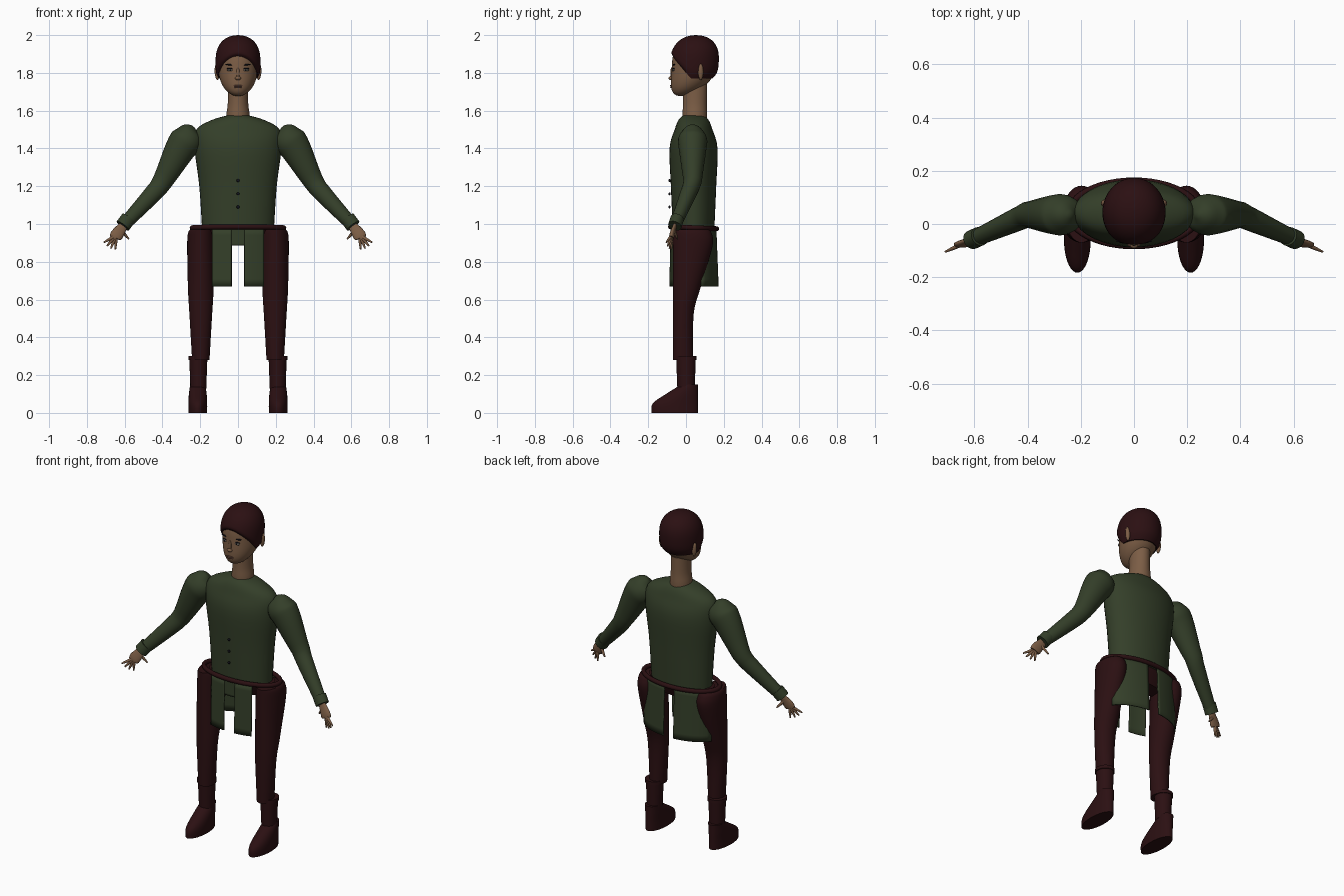
import bpy, bmesh, math
from mathutils import Vector

cube = bpy.data.objects.get("Cube")
if cube:
    bpy.data.objects.remove(cube)


def material(name, red, green, blue):
    mat = bpy.data.materials.new(name)
    mat.use_nodes = True
    colour = (red, green, blue, 1)
    mat.diffuse_color = colour
    mat.node_tree.nodes["Principled BSDF"].inputs["Base Color"].default_value = colour
    return mat


SKIN = material("skin", .2, .11, .06)
GREEN = material("green_cloth", .034, .049, .022)
MAROON = material("dark_maroon", .024, .005, .006)
BLACK = material("near_black", .006, .006, .01)
EYE = material("eye_grey", .16, .15, .13)
LIP = material("lip_brown", .15, .07, .05)


def finish(name, bm, mat, mirror):
    bmesh.ops.recalc_face_normals(bm, faces=bm.faces)
    mesh = bpy.data.meshes.new(name)
    bm.to_mesh(mesh)
    bm.free()
    mesh.materials.append(mat)
    part = bpy.data.objects.new(name, mesh)
    bpy.context.collection.objects.link(part)
    bpy.ops.object.select_all(action="DESELECT")
    part.select_set(True)
    bpy.context.view_layer.objects.active = part
    bpy.ops.object.shade_smooth_by_angle(angle=math.radians(55))
    if mirror:
        part.modifiers.new("Mirror", "MIRROR").use_mirror_merge = False
    return part


def circle(count):
    """Cosine and sine pairs around a full turn."""
    turns = [math.tau * i / count for i in range(count)]
    return [(math.cos(turn), math.sin(turn)) for turn in turns]


def resample(rows, steps=4):
    """Catmull-Rom curve through rows of equal length."""
    out = []
    last = len(rows) - 1
    for i in range(last):
        near = (rows[max(i - 1, 0)], rows[i], rows[i + 1], rows[min(i + 2, last)])
        for k in range(steps):
            t = k / steps
            out.append([q + t / 2 * (r - p + t * (2 * p - 5 * q + 4 * r - s + t * (3 * (q - r) + s - p)))
                        for p, q, r, s in zip(*near)])
    return out + [rows[-1]]


def loft(name, mat, rings, mirror=False, caps=True, closed=True):
    bm = bmesh.new()
    loops = [[bm.verts.new(point) for point in ring] for ring in rings]
    count = len(loops[0])
    for low, high in zip(loops, loops[1:]):
        for j in range(count if closed else count - 1):
            k = (j + 1) % count
            bm.faces.new((low[j], low[k], high[k], high[j]))
    if caps:
        bm.faces.new(loops[0])
        bm.faces.new(loops[-1])
    return finish(name, bm, mat, mirror)


def stack(name, mat, rows, x=0, y=0, front=None, back=None):
    """Level ellipses (height, half width, half depth), optionally flush at the front or back."""
    rings = []
    for z, wide, deep in resample(rows):
        if front is not None:
            y = front + deep
        if back is not None:
            y = back - deep
        rings.append([(x + wide * s, y - deep * c, z) for c, s in circle(36)])
    loft(name, mat, rings, mirror=x > 0)


def arm_point(x, z):
    """The arm bends forward beyond the elbow."""
    return Vector((x, .035 - .45 * max(0, x - .4), z))


def limb(name, mat, rows, flat=.9):
    """Mirrored tube along the arm: x, z, radius."""
    rows = resample(rows)
    path = [arm_point(x, z) for x, z, radius in rows]
    rings = []
    for i, row in enumerate(rows):
        along = path[min(i + 1, len(path) - 1)] - path[max(i - 1, 0)]
        side = along.cross(Vector((0, 1, 0))).normalized()
        depth = along.normalized().cross(side) * flat
        rings.append([path[i] + row[-1] * (side * c + depth * s) for c, s in circle(20)])
    loft(name, mat, rings, mirror=True)


def blob(name, mat, centre, size, tilt=0):
    bm = bmesh.new()
    bmesh.ops.create_uvsphere(bm, u_segments=16, v_segments=10, radius=1)
    for vert in bm.verts:
        offset = Vector([a * b for a, b in zip(vert.co, size)])
        offset.z += tilt * offset.x
        vert.co = offset + Vector(centre)
    finish(name, bm, mat, mirror=centre[0] > 0)


# Tunic body and buttons
MIDDLE = .04
stack("tunic_body", GREEN, [
    (.97, .19, .11), (1.2, .205, .12), (1.4, .23, .127), (1.5, .22, .1), (1.55, .14, .08), (1.575, .055, .055)],
    y=MIDDLE)
for i in range(3):
    blob("tunic_button", BLACK, (0, -.087, 1.09 + .07 * i), (.008, .006, .008))

# Sleeves and cuffs
limb("sleeve", GREEN, [
    (.235, 1.515, .01), (.25, 1.495, .055), (.27, 1.45, .085), (.31, 1.39, .08),
    (.4, 1.225, .054), (.46, 1.15, .047), (.6, 1, .034)])
limb("sleeve_cuff", GREEN, [(.58, 1.03, .04), (.61, .99, .04)])

# Hands with fanned fingers
limb("palm", SKIN, [(.6, 1, .022), (.64, .945, .034), (.65, .925, .03)], flat=.4)


def finger(name, x, z, degrees, length):
    dx, dz = math.cos(math.radians(degrees)), math.sin(math.radians(degrees))
    limb(name, SKIN, [(x + reach * dx, z - reach * dz, radius)
                      for reach, radius in ((0, .009), (length / 2, .008), (length, .004))])


for degrees in range(30, 100, 19):
    finger("finger", .645, .94, degrees, .075)
finger("thumb", .62, .97, 130, .065)

# Belt
loft("belt", MAROON, [[((.243 + .013 * c) * across, MIDDLE - (.122 + .013 * c) * ahead, .98 + .013 * s + .005 * ahead)
                       for c, s in circle(12)]
                      for ahead, across in circle(48) + [(1, 0)]], caps=False)

# Trousers and boots
stack("trouser_hips", MAROON, [(.89, .16, .06), (.975, .21, .1)], y=MIDDLE)
stack("trouser_leg", MAROON, [
    (.97, .058, .095), (.95, .068, .103), (.88, .072, .105), (.66, .068, .073), (.52, .06, .055), (.28, .046, .054)],
    x=.197, front=-.07)
stack("boot_band", MAROON, [(.28, .053, .056), (.3, .053, .056)], x=.21)
stack("boot_shaft", MAROON, [(.29, .048, .052), (.13, .042, .046)], x=.21)
stack("boot_foot", MAROON, [(.15, .04, .045), (.1, .047, .085), (.05, .05, .12), (0, .05, .123)], x=.213, back=.064)


# Tunic skirt panels hanging from the belt
def skirt_panel(name, inner, outer, bottom, facing, flare):
    top = .98
    rings = []
    for i in range(9):
        drop = i / 8
        across = [inner + (outer - inner) * j / 12 for j in range(13)]
        rings.append([(x, MIDDLE + facing * (.122 + flare * drop) * math.sqrt(1 - (x / .24) ** 2),
                       top + (bottom - top) * drop) for x in across])
    part = loft(name, GREEN, rings, mirror=inner > 0, caps=False, closed=False)
    part.modifiers.new("Thickness", "SOLIDIFY").thickness = .006


skirt_panel("front_skirt_panel", .035, .137, .67, facing=-1, flare=.008)
skirt_panel("front_skirt_centre", -.036, .036, .885, facing=-1, flare=0)
skirt_panel("back_skirt_panel", .033, .228, .67, facing=1, flare=.012)

# Neck
stack("neck", SKIN, [(1.51, .062, .062), (1.58, .061, .065), (1.64, .054, .063), (1.74, .052, .065)], y=.047)

# Head: a rounded dome above a jaw that narrows forward to the chin
BROW = 1.85
CROWN = .14
JAW = .173


def head_at(z):
    """Centre, half width and half depth of the head at a height."""
    if z > BROW:
        s = (z - BROW) / CROWN
        centre, swell = .043 + .01 * s, math.sqrt(max(0, 1 - s ** 2.6))
    else:
        s = (BROW - z) / JAW
        centre, swell = .043 - .07 * s * s, math.sqrt(max(0, 1 - s ** 2.3))
    return centre, .106 * swell, .117 * swell


def head_point(c, s, z, puff=0):
    centre, wide, deep = head_at(z)
    return (s * (wide + puff), centre - c * (deep + puff), z)


levels = [-math.cos(math.pi * i / 28) for i in range(1, 28)]
loft("head", SKIN, [[head_point(c, s, BROW + level * (CROWN if level > 0 else JAW)) for c, s in circle(40)]
                    for level in levels])

# Hair cap with a curved hairline
hair = []
for i in range(16):
    t = i / 15
    ring = []
    for c, s in circle(48):
        hairline = 1.77 + .125 * max(0, c) ** 1.2
        z = BROW + CROWN - (BROW + CROWN - hairline) * (1 - t) ** 1.7
        x, y, z = head_point(c, s, z, puff=.011 * min(1, .3 + i) * (1 - t ** 8))
        ring.append((x + s * .002, y - c * .002, z + .01 * t))
    hair.append(ring)
loft("hair", MAROON, hair)


# Face
def feature(name, mat, x, z, wide, high, deep=.006, tilt=0):
    centre, half_wide, half_deep = head_at(z)
    y = centre - half_deep * math.sqrt(1 - (x / half_wide) ** 2)
    blob(name, mat, (x, y, z), (wide, deep, high), tilt)


blob("ear", SKIN, (.111, .078, 1.805), (.013, .014, .042), tilt=.6)
feature("nose_bridge", SKIN, 0, 1.795, .009, .035)
feature("nose_tip", SKIN, 0, 1.772, .016, .011, deep=.014)
feature("eye", EYE, .041, 1.815, .017, .006)
feature("iris", BLACK, .041, 1.815, .006, .005, deep=.008)
feature("eyelash", BLACK, .041, 1.823, .019, .003)
feature("eyebrow", BLACK, .044, 1.843, .024, .004, tilt=.12)
feature("upper_lip", LIP, 0, 1.732, .026, .004)
feature("lower_lip", LIP, 0, 1.724, .021, .005)
